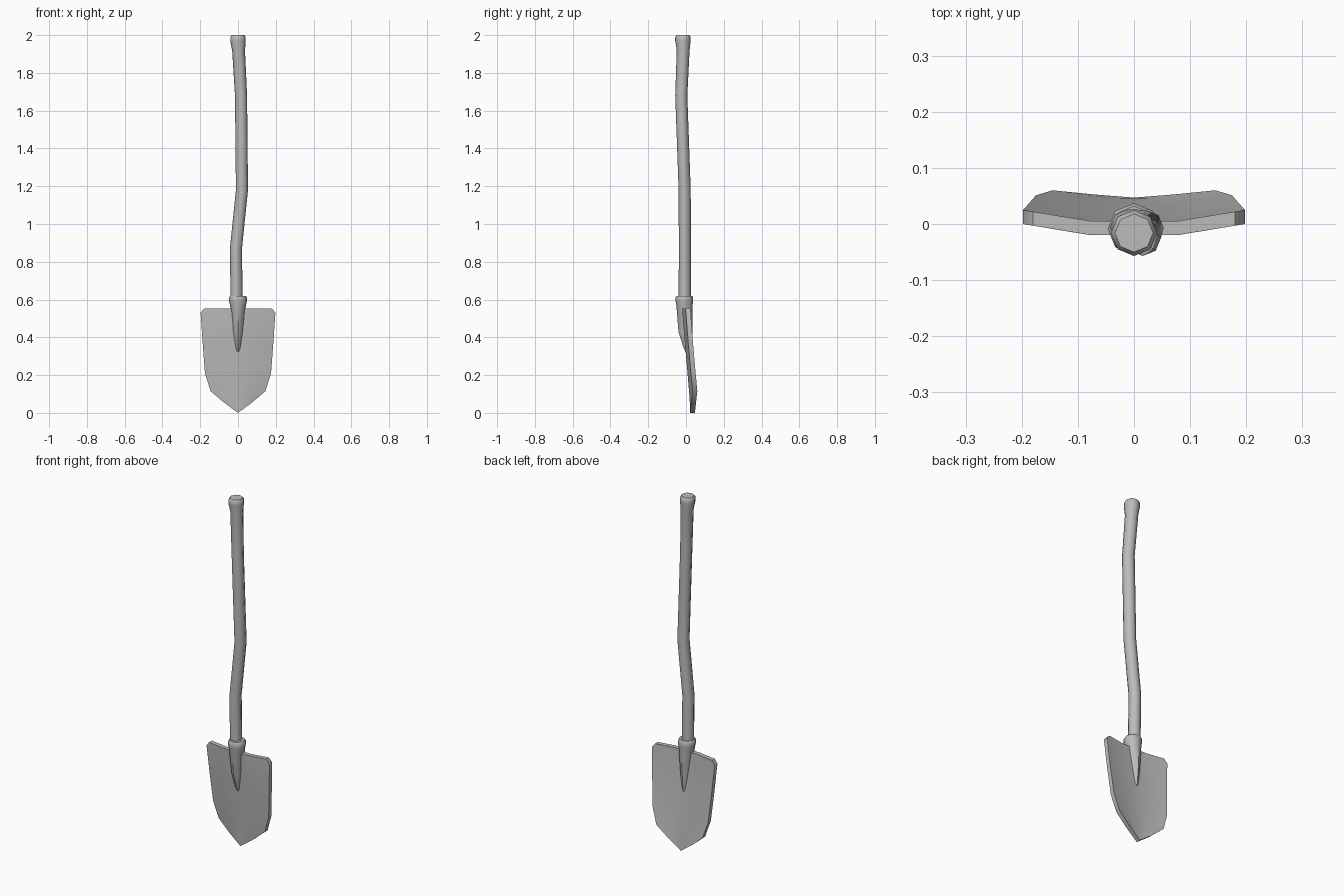
import bpy, bmesh, math
from mathutils import Vector

if "Cube" in bpy.data.objects:
    bpy.data.objects.remove(bpy.data.objects["Cube"], do_unlink=True)

grey = bpy.data.materials.new("plain_grey")
grey.use_nodes = True
colour = (0.5, 0.5, 0.5, 1)
grey.diffuse_color = colour
grey.node_tree.nodes["Principled BSDF"].inputs["Base Color"].default_value = colour


def finish(name, bm, sharp):
    bmesh.ops.recalc_face_normals(bm, faces=bm.faces)
    mesh = bpy.data.meshes.new(name)
    bm.to_mesh(mesh)
    bm.free()
    mesh.materials.append(grey)
    obj = bpy.data.objects.new(name, mesh)
    bpy.context.collection.objects.link(obj)
    bpy.ops.object.select_all(action="DESELECT")
    obj.select_set(True)
    bpy.context.view_layer.objects.active = obj
    bpy.ops.object.shade_smooth_by_angle(angle=math.radians(sharp))


def tube(name, sections, sides=8):
    """Skin rings given as (x, y, z, x radius, y radius) and cap both ends."""
    bm = bmesh.new()
    rings = []
    for x, y, z, rx, ry in sections:
        angles = [math.tau * i / sides for i in range(sides)]
        rings.append([bm.verts.new((x + rx * math.cos(a), y + ry * math.sin(a), z))
                      for a in angles])
    for low, high in zip(rings, rings[1:]):
        for i in range(sides):
            j = (i + 1) % sides
            bm.faces.new((low[i], low[j], high[j], high[i]))
    bm.faces.new(rings[0])
    bm.faces.new(rings[-1])
    finish(name, bm, 50)


# Bent wooden-style shaft with a flared grip end
shaft = [(-0.007, -0.007, 0.57, 0.032), (-0.011, -0.006, 0.87, 0.032),
         (0.021, -0.007, 1.18, 0.032), (0.016, -0.025, 1.68, 0.032),
         (0.003, -0.015, 1.92, 0.034), (0, -0.016, 1.97, 0.041),
         (0, -0.016, 1.99, 0.041), (0, -0.016, 2.0, 0.034)]
tube("handle", [(x, y, z, r, r) for x, y, z, r in shaft])

# Tapered socket, running down both faces of the blade
tube("socket", [(0, 0.01, 0.325, 0.010, 0.014), (0, 0.006, 0.35, 0.016, 0.021),
                (0, -0.003, 0.43, 0.027, 0.037), (0, -0.008, 0.57, 0.042, 0.043),
                (0, -0.009, 0.59, 0.047, 0.046), (0, -0.009, 0.612, 0.047, 0.046),
                (0, -0.009, 0.62, 0.041, 0.041)])

# Blade rows: height, half width, middle depth, edge depth
rows = [(0.553, 0.180, -0.020, -0.003), (0.53, 0.198, -0.019, 0.0),
        (0.37, 0.187, -0.006, 0.012), (0.21, 0.175, 0.008, 0.026),
        (0.115, 0.145, 0.016, 0.035), (0.055, 0.075, 0.020, 0.028),
        (0.0, 0.0, 0.022, 0.022)]
bm = bmesh.new()
grid = []
for z, half, mid, edge in rows:
    grid.append([bm.verts.new((f * half, edge if abs(f) == 1 else mid, z))
                 for f in (-1, -0.42, 0, 0.42, 1)])
for upper, lower in zip(grid, grid[1:]):
    for i in range(4):
        bm.faces.new((upper[i], lower[i], lower[i + 1], upper[i + 1]))
bmesh.ops.remove_doubles(bm, verts=bm.verts, dist=0.0005)
# Give the sheet its thickness
back = bmesh.ops.extrude_face_region(bm, geom=list(bm.faces), use_keep_orig=True)
bmesh.ops.translate(bm, vec=Vector((0, 0.025, 0)),
                    verts=[v for v in back["geom"] if isinstance(v, bmesh.types.BMVert)])
finish("blade", bm, 45)
